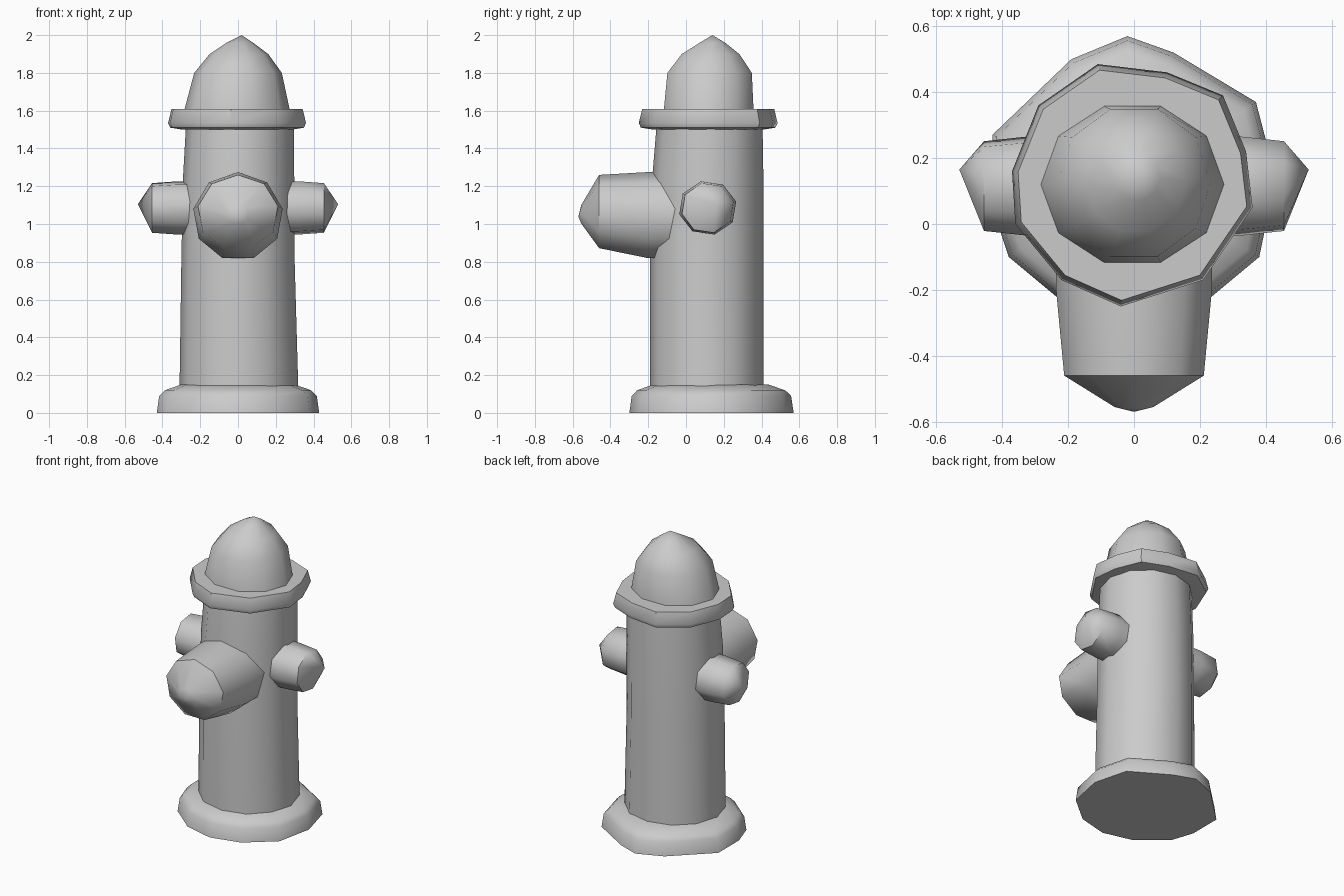
import bpy
import bmesh
from math import cos, sin, tau, radians
from mathutils import Matrix, Vector

cube = bpy.data.objects.get("Cube")
if cube:
    bpy.data.objects.remove(cube, do_unlink=True)

GREY = (0.6, 0.6, 0.6, 1)
mat = bpy.data.materials.new("plain grey")
mat.use_nodes = True
mat.diffuse_color = GREY
bsdf = next(n for n in mat.node_tree.nodes if n.type == "BSDF_PRINCIPLED")
bsdf.inputs["Base Color"].default_value = GREY


def loft(name, rings, matrix=Matrix(), tip=None, angle=50):
    """Skin a stack of equal-sized rings, closing the end with a cap or a tip."""
    bm = bmesh.new()
    loops = [[bm.verts.new(matrix @ Vector(p)) for p in ring] for ring in rings]
    n = len(loops[0])
    for a, b in zip(loops, loops[1:]):
        for i in range(n):
            j = (i + 1) % n
            bm.faces.new((a[i], a[j], b[j], b[i]))
    bm.faces.new(loops[0][::-1])
    if tip:
        top = bm.verts.new(matrix @ Vector(tip))
        for i in range(n):
            bm.faces.new((loops[-1][i], loops[-1][(i + 1) % n], top))
    else:
        bm.faces.new(loops[-1])
    bmesh.ops.recalc_face_normals(bm, faces=bm.faces)
    mesh = bpy.data.meshes.new(name)
    bm.to_mesh(mesh)
    bm.free()
    mesh.materials.append(mat)
    obj = bpy.data.objects.new(name, mesh)
    bpy.context.collection.objects.link(obj)
    bpy.ops.object.select_all(action="DESELECT")
    obj.select_set(True)
    bpy.context.view_layer.objects.active = obj
    bpy.ops.object.shade_smooth_by_angle(angle=radians(angle))
    return obj


def circle(n, rx, ry, z, cx=0, cy=0, turn=0):
    return [(cx + rx * cos(tau * (i + turn) / n),
             cy + ry * sin(tau * (i + turn) / n), z) for i in range(n)]


def scaled(outline, factor, z, cy=0.12):
    return [(x * factor, cy + (y - cy) * factor, z) for x, y in outline]


# Uneven foot flange
foot = [(-0.02, 0.57), (-0.19, 0.5), (-0.43, 0.27), (-0.43, 0.05), (-0.38, -0.1),
        (-0.2, -0.25), (0.0, -0.3), (0.2, -0.25), (0.38, -0.1), (0.43, 0.14),
        (0.37, 0.37), (0.12, 0.52)]
loft("foot_flange", [scaled(foot, 1, 0), scaled(foot, 0.97, 0.09),
                     scaled(foot, 0.9, 0.12), scaled(foot, 0.7, 0.15)])

# Slightly tapered barrel
loft("barrel", [circle(12, 0.315, 0.3, 0.1, 0.005, 0.11),
                circle(12, 0.3, 0.3, 0.8, 0, 0.11),
                circle(12, 0.295, 0.295, 1.23, 0.003, 0.115),
                circle(12, 0.285, 0.28, 1.53, 0.01, 0.125)])

# Bonnet brim, wider at its lower lip
brim = [(-0.11, 0.485), (-0.29, 0.36), (-0.37, 0.16), (-0.36, 0.0), (-0.22, -0.17),
        (-0.04, -0.25), (0.21, -0.17), (0.36, 0.05), (0.34, 0.22), (0.27, 0.39),
        (0.1, 0.46)]
loft("bonnet_brim", [scaled(brim, 0.8, 1.5), scaled(brim, 0.97, 1.51),
                     scaled(brim, 1, 1.535), scaled(brim, 0.95, 1.61)], angle=40)

# Domed bonnet with a small peak
loft("bonnet_dome", [circle(10, 0.28, 0.25, 1.6, -0.005, 0.12),
                     circle(10, 0.232, 0.235, 1.8, 0, 0.125),
                     circle(10, 0.155, 0.16, 1.9, 0.005, 0.13),
                     circle(10, 0.07, 0.07, 1.96, 0.01, 0.14)],
     tip=(0.02, 0.14, 2.0))

# Front outlet: local z points forward
front = Matrix.Translation((0, 0, 1.04)) @ Matrix.Rotation(radians(90), 4, "X")
loft("front_outlet", [circle(9, 0.24, 0.235, 0.0, 0, 0, 0.25),
                      circle(9, 0.24, 0.235, 0.2, 0, 0, 0.25),
                      circle(9, 0.215, 0.2, 0.46, 0, 0.02, 0.25),
                      circle(9, 0.06, 0.05, 0.555, 0, 0.01, 0.25)],
     front, tip=(0, 0, 0.57))

# Side outlets: local z points outward
for name, sign, height in (("left_outlet", 1, 1.085), ("right_outlet", -1, 1.085)):
    out = (Matrix.Translation((0, 0.115, height))
           @ Matrix.Rotation(radians(90 * sign), 4, "Y"))
    loft(name, [circle(8, 0.145, 0.15, 0.2, 0, 0, 0.3),
                circle(8, 0.145, 0.155, 0.32, 0, 0, 0.3),
                circle(8, 0.135, 0.14, 0.455, 0, 0, 0.3)],
         out, tip=(-0.02 * sign, 0.05, 0.53))
